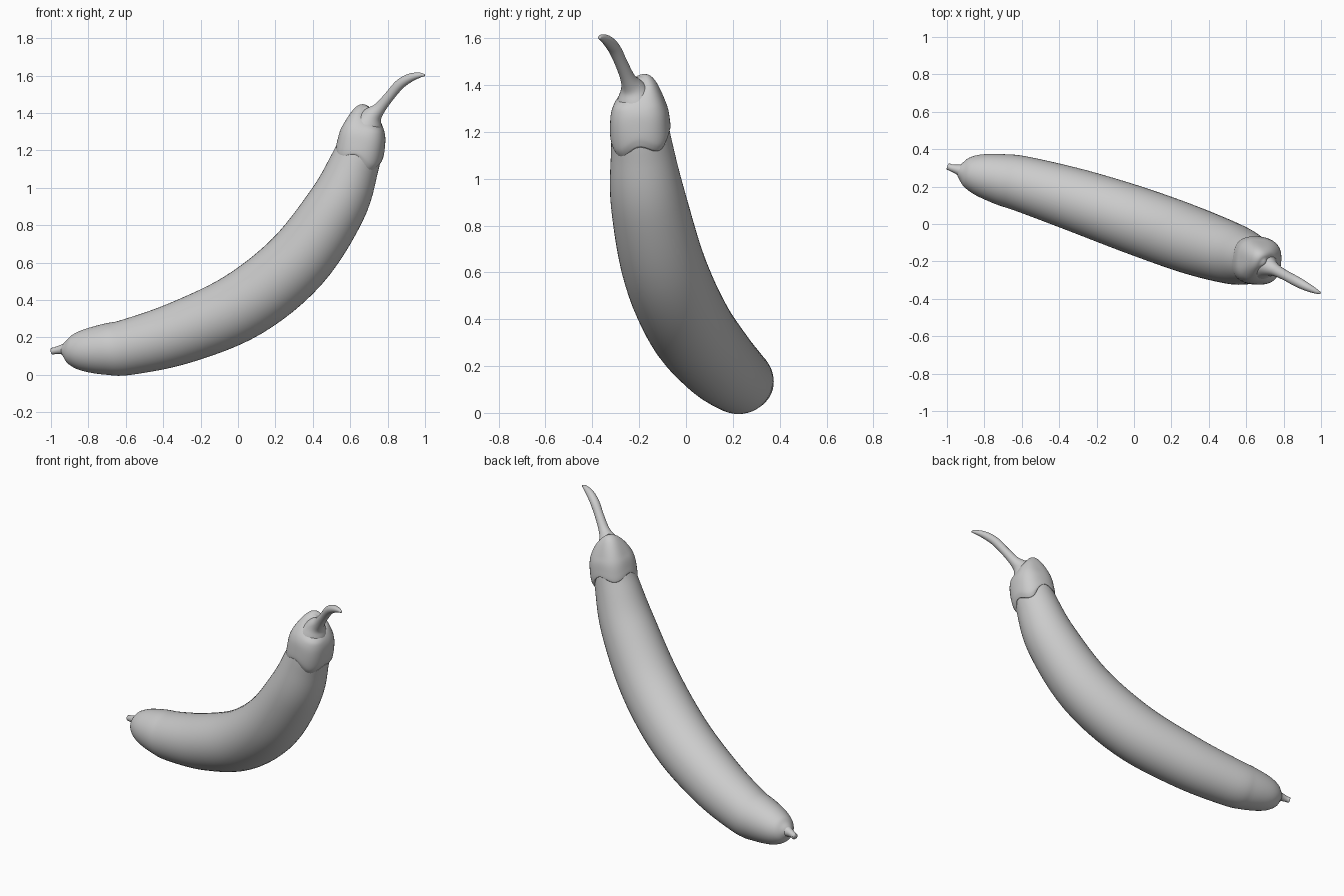
import bpy, bmesh, math
from mathutils import Vector

if "Cube" in bpy.data.objects:
    bpy.data.objects.remove(bpy.data.objects["Cube"])


def spline(rows, steps):
    """Catmull-Rom interpolation of (x, y, z, radius) rows."""
    p = [Vector(r) for r in rows]
    p = [2 * p[0] - p[1]] + p + [2 * p[-1] - p[-2]]
    out = []
    for i in range(1, len(p) - 2):
        a, b, c, d = p[i - 1:i + 3]
        for k in range(steps):
            t = k / steps
            out.append(0.5 * (2 * b + (c - a) * t + (2 * a - 5 * b + 4 * c - d) * t * t
                              + (3 * b - a - 3 * c + d) * t ** 3))
    return out + [p[-2]]


def tube(name, rows, sides=40, steps=6, shape=None, cap_start=True):
    """Sweep a round section; shape(t, angle) gives radius scale and axial shift."""
    pts = spline(rows, steps)
    bm = bmesh.new()
    rings = []
    for i, p in enumerate(pts):
        tan = (pts[min(i + 1, len(pts) - 1)].xyz - pts[max(i - 1, 0)].xyz).normalized()
        u = Vector((0, 1, 0))
        u = (u - tan * u.dot(tan)).normalized()
        v = tan.cross(u)
        ring = []
        for j in range(sides):
            a = 2 * math.pi * j / sides
            s, shift = shape(i / (len(pts) - 1), a) if shape else (1, 0)
            r = max(p.w, 0.002) * s
            ring.append(bm.verts.new(p.xyz + r * (math.cos(a) * u + math.sin(a) * v) + shift * tan))
        rings.append(ring)
    for r0, r1 in zip(rings, rings[1:]):
        for j in range(sides):
            k = (j + 1) % sides
            bm.faces.new((r0[j], r0[k], r1[k], r1[j]))
    if cap_start:
        bm.faces.new(rings[0][::-1])
    bm.faces.new(rings[-1])
    for f in bm.faces:
        f.smooth = True
    bmesh.ops.recalc_face_normals(bm, faces=bm.faces)
    me = bpy.data.meshes.new(name)
    bm.to_mesh(me)
    bm.free()
    ob = bpy.data.objects.new(name, me)
    bpy.context.collection.objects.link(ob)
    return ob


# Curved fruit body, blossom end to neck
tube("fruit_body", [
    (-0.945, 0.292, 0.132, 0.015), (-0.925, 0.286, 0.132, 0.045), (-0.89, 0.278, 0.13, 0.082),
    (-0.82, 0.263, 0.13, 0.113), (-0.70, 0.237, 0.137, 0.138), (-0.58, 0.21, 0.15, 0.150),
    (-0.30, 0.125, 0.228, 0.169), (0.03, 0.012, 0.375, 0.182), (0.315, -0.09, 0.605, 0.180),
    (0.525, -0.16, 0.90, 0.162), (0.62, -0.187, 1.12, 0.134), (0.655, -0.195, 1.23, 0.118),
    (0.68, -0.20, 1.33, 0.09)], sides=48)

# Dried nub at the blossom end
tube("blossom_nub", [
    (-0.90, 0.28, 0.135, 0.045), (-0.945, 0.292, 0.135, 0.026),
    (-0.975, 0.30, 0.13, 0.019), (-0.995, 0.308, 0.126, 0.018)], sides=16)


# Cap with four soft lobes and a raised shoulder away from the stem
def lobes(t, a):
    c = math.cos(4 * (a - math.radians(220)))
    back = math.cos(a - math.radians(35))
    k = max(0, 1 - 2 * t)
    hump = 0.028 * math.exp(-((t - 0.72) / 0.16) ** 2)
    return 1 + 0.05 * c * math.sin(math.pi * t), -0.028 * c * k + 0.02 * back * k + hump * back


tube("calyx_cap", [
    (0.645, -0.192, 1.17, 0.120), (0.648, -0.193, 1.18, 0.132), (0.657, -0.196, 1.225, 0.133),
    (0.668, -0.199, 1.29, 0.126), (0.678, -0.202, 1.345, 0.104), (0.688, -0.206, 1.39, 0.072),
    (0.696, -0.21, 1.408, 0.035), (0.70, -0.212, 1.41, 0.002)],
    sides=48, shape=lobes, cap_start=False)

# Bent stem
tube("stem", [
    (0.695, -0.215, 1.34, 0.085), (0.72, -0.228, 1.385, 0.054), (0.757, -0.247, 1.425, 0.033),
    (0.81, -0.275, 1.49, 0.027), (0.865, -0.305, 1.553, 0.027), (0.92, -0.334, 1.588, 0.023),
    (0.97, -0.358, 1.602, 0.014), (0.997, -0.37, 1.602, 0.006)], sides=24)
